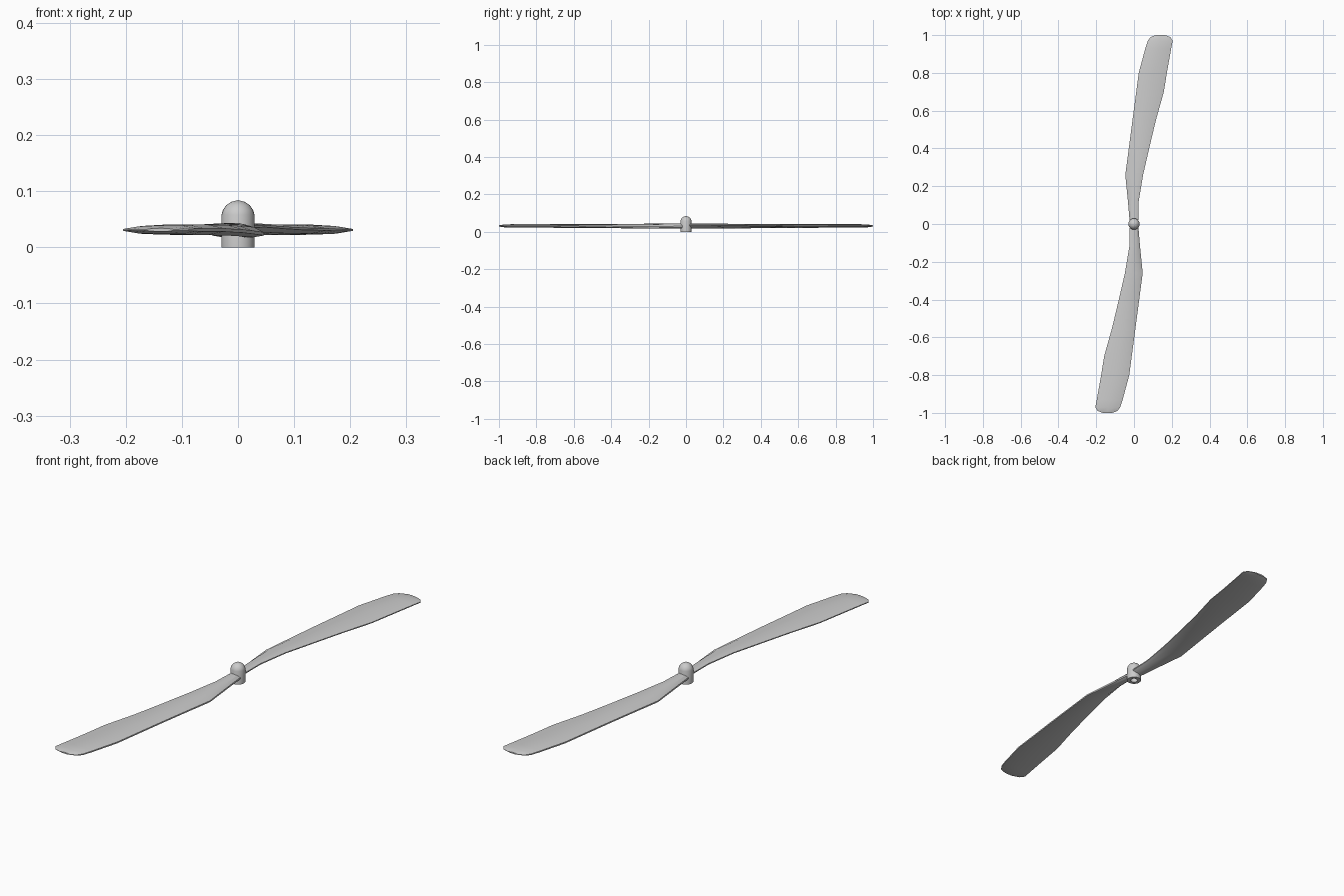
import bpy, bmesh, math

if "Cube" in bpy.data.objects:
    bpy.data.objects.remove(bpy.data.objects["Cube"])


def finish(name, bm, angle):
    bmesh.ops.remove_doubles(bm, verts=bm.verts, dist=1e-5)
    bmesh.ops.recalc_face_normals(bm, faces=bm.faces)
    mesh = bpy.data.meshes.new(name)
    bm.to_mesh(mesh)
    bm.free()
    ob = bpy.data.objects.new(name, mesh)
    bpy.context.collection.objects.link(ob)
    bpy.ops.object.select_all(action='DESELECT')
    ob.select_set(True)
    bpy.context.view_layer.objects.active = ob
    bpy.ops.object.shade_smooth_by_angle(angle=math.radians(angle))
    return ob


# Blade stations: y, left x, right x, edge lift from twist, thickness factor
STATIONS = [
    (0.00, -0.022, 0.022, 0.004, 1.25),
    (0.12, -0.032, 0.025, 0.006, 1.15),
    (0.26, -0.046, 0.048, 0.007, 1.0),
    (0.42, -0.025, 0.085, 0.004, 1.0),
    (0.55, -0.008, 0.116, 0.002, 1.0),
    (0.70, 0.012, 0.158, 0.001, 1.0),
    (0.80, 0.025, 0.174, 0.0, 1.0),
    (0.93, 0.060, 0.197, 0.0, 0.95),
    (0.97, 0.073, 0.205, 0.0, 0.8),
    (0.99, 0.088, 0.192, 0.0, 0.5),
    (1.00, 0.115, 0.165, 0.0, 0.3),
]
# Cross-section: fraction of chord, height
SECTION = [(0, 0.003), (0.2, 0.0095), (0.5, 0.010), (0.8, 0.0075), (1, 0.002),
           (1, -0.002), (0.8, -0.0075), (0.5, -0.009), (0.2, -0.009), (0, -0.003)]


def blade(name, turn):
    bm = bmesh.new()
    rings = []
    for y, left, right, lift, thick in STATIONS:
        rings.append([bm.verts.new((turn * (left + (right - left) * u), turn * y,
                                    0.031 + lift * (2 * u - 1) + h * thick))
                      for u, h in SECTION])
    n = len(SECTION)
    for a, b in zip(rings, rings[1:]):
        for i in range(n):
            j = (i + 1) % n
            bm.faces.new((a[i], a[j], b[j], b[i]))
    bm.faces.new(rings[0])
    bm.faces.new(rings[-1])
    finish(name, bm, 25)


blade("rear_blade", 1)
blade("front_blade", -1)

# Hub with domed nose and a shaft hole underneath
profile = [(0, 0.05), (0.015, 0.05), (0.015, 0), (0.0295, 0), (0.0295, 0.058),
           (0.027, 0.066), (0.021, 0.075), (0.012, 0.081), (0, 0.084)]
bm = bmesh.new()
verts = [bm.verts.new((r, 0, z)) for r, z in profile]
edges = [bm.edges.new(pair) for pair in zip(verts, verts[1:])]
bmesh.ops.spin(bm, geom=verts + edges, cent=(0, 0, 0), axis=(0, 0, 1),
               angle=math.tau, steps=24, use_merge=False)
finish("hub", bm, 35)
